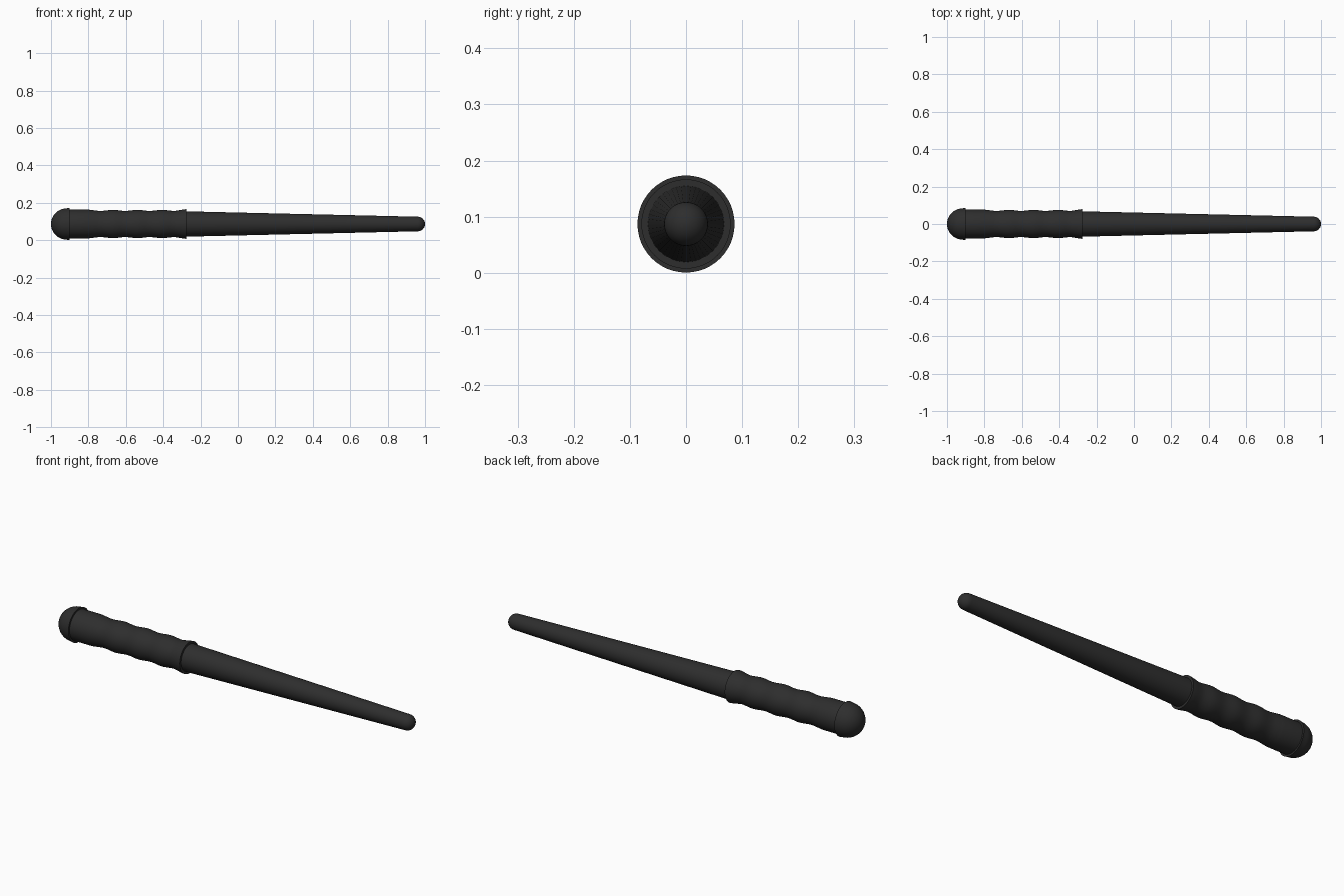
import bpy, bmesh, math

if "Cube" in bpy.data.objects:
    bpy.data.objects.remove(bpy.data.objects["Cube"])

AXIS_Z = 0.087
SEGMENTS = 48

black = bpy.data.materials.new("matte black")
black.diffuse_color = (0.027, 0.027, 0.027, 1)
black.use_nodes = True
black.node_tree.nodes["Principled BSDF"].inputs["Base Color"].default_value = black.diffuse_color


def lathe(name, profile):
    """Spin (x, radius) points around the long axis; zero radius makes a pole."""
    bm = bmesh.new()
    rings = []
    for x, r in profile:
        n = SEGMENTS if r > 1e-5 else 1
        rings.append([bm.verts.new((x, r * math.cos(2 * math.pi * i / SEGMENTS),
                                    AXIS_Z + r * math.sin(2 * math.pi * i / SEGMENTS)))
                      for i in range(n)])
    for a, b in zip(rings, rings[1:]):
        for i in range(SEGMENTS):
            j = (i + 1) % SEGMENTS
            quad = [a[i % len(a)], a[j % len(a)], b[j % len(b)], b[i % len(b)]]
            bm.faces.new(list(dict.fromkeys(quad)))
    bmesh.ops.recalc_face_normals(bm, faces=bm.faces)
    mesh = bpy.data.meshes.new(name)
    bm.to_mesh(mesh)
    bm.free()
    mesh.materials.append(black)
    obj = bpy.data.objects.new(name, mesh)
    bpy.context.collection.objects.link(obj)
    bpy.ops.object.select_all(action='DESELECT')
    obj.select_set(True)
    bpy.context.view_layer.objects.active = obj
    bpy.ops.object.shade_smooth_by_angle(angle=math.radians(35))
    return obj


# Domed pommel with a flat front face
dome = [(-0.914 - 0.086 * math.cos(t), 0.084 * math.sin(t))
        for t in [math.pi / 2 * i / 12 for i in range(13)]]
lathe("pommel", dome + [(-0.902, 0.0865), (-0.902, 0.0)])

# Grip: straight start, four finger waves, flared collar end
grip = [(-0.91, 0.0), (-0.91, 0.077), (-0.80, 0.077)]
for i in range(1, 49):
    x = -0.80 + 0.525 * i / 48
    wave = 0.5 - 0.5 * math.cos(2 * math.pi * i / 12)
    flare = 0.004 * max(0, (i - 42) / 6)
    grip.append((x, 0.0755 - 0.0055 * wave + flare))
lathe("grip", grip + [(-0.275, 0.0)])

# Tapered shaft with a rounded tip
tip = [(0.961 + 0.039 * math.sin(t), 0.039 * math.cos(t))
       for t in [math.pi / 2 * i / 10 for i in range(11)]]
lathe("shaft", [(-0.29, 0.0), (-0.29, 0.068)] + tip)
